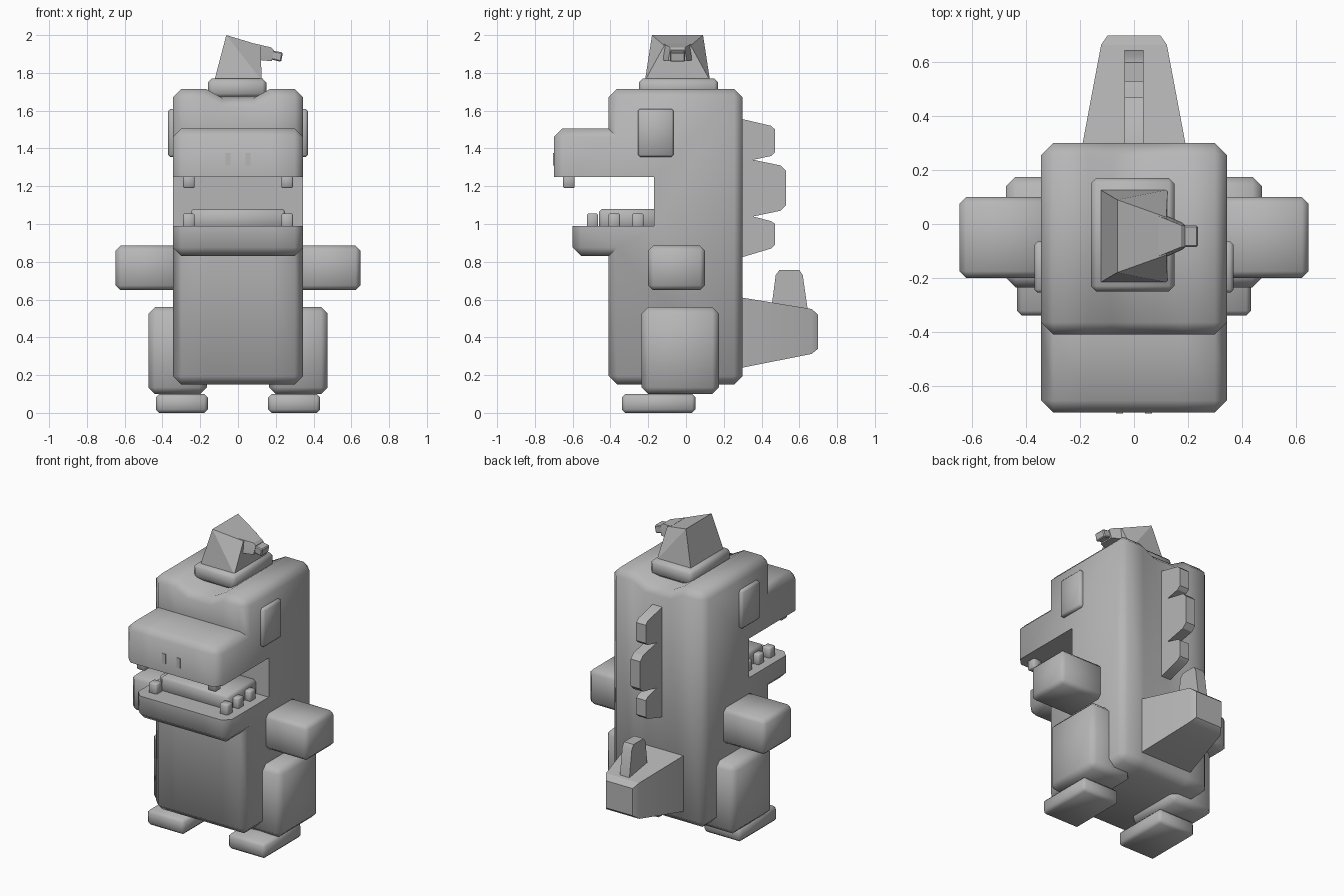
import bpy, bmesh, math

if "Cube" in bpy.data.objects:
    bpy.data.objects.remove(bpy.data.objects["Cube"])

grey = bpy.data.materials.new("plain grey")
grey.diffuse_color = (0.47, 0.47, 0.47, 1)
grey.use_nodes = True
grey.node_tree.nodes["Principled BSDF"].inputs["Base Color"].default_value = grey.diffuse_color


def finish(bm, name, angle=50):
    bmesh.ops.recalc_face_normals(bm, faces=bm.faces[:])
    me = bpy.data.meshes.new(name)
    bm.to_mesh(me)
    bm.free()
    me.materials.append(grey)
    ob = bpy.data.objects.new(name, me)
    bpy.context.collection.objects.link(ob)
    bpy.ops.object.select_all(action='DESELECT')
    ob.select_set(True)
    bpy.context.view_layer.objects.active = ob
    bpy.ops.object.shade_smooth_by_angle(angle=math.radians(angle))
    return ob


def box(name, x, y, z, bevel=0.0):
    """Chamfered box from (min, max) ranges."""
    bm = bmesh.new()
    bmesh.ops.create_cube(bm, size=1)
    for v in bm.verts:
        v.co = [(r[0] + r[1]) / 2 + c * (r[1] - r[0]) for c, r in zip(v.co, (x, y, z))]
    if bevel:
        bmesh.ops.bevel(bm, geom=bm.edges[:], offset=bevel, segments=1, affect='EDGES')
    return finish(bm, name)


def pair(name, x, y, z, bevel=0.0):
    box(name + "_right", x, y, z, bevel)
    box(name + "_left", (-x[1], -x[0]), y, z, bevel)


def hull(name, points, bevel=0.0):
    bm = bmesh.new()
    for p in points:
        bm.verts.new(p)
    bmesh.ops.convex_hull(bm, input=bm.verts[:])
    bmesh.ops.dissolve_limit(bm, angle_limit=0.02, verts=bm.verts[:], edges=bm.edges[:])
    if bevel:
        bmesh.ops.bevel(bm, geom=bm.edges[:], offset=bevel, segments=1, affect='EDGES')
    return finish(bm, name, 30)


def prism(name, profile, half):
    """Side profile (y, z) extruded across x."""
    bm = bmesh.new()
    a = [bm.verts.new((-half, y, z)) for y, z in profile]
    b = [bm.verts.new((half, y, z)) for y, z in profile]
    n = len(profile)
    bm.faces.new(a)
    bm.faces.new(b)
    for i in range(n):
        j = (i + 1) % n
        bm.faces.new((a[i], a[j], b[j], b[i]))
    return finish(bm, name, 30)


# Body with snout, open mouth and jaw: (y, z, chamfer the edge across x, chamfer the side edge that follows)
profile = [
    (-0.41, 0.15, 1, 1), (0.30, 0.15, 1, 1), (0.30, 1.715, 1, 1), (-0.41, 1.715, 1, 1),
    (-0.41, 1.505, 0, 1), (-0.70, 1.505, 1, 1), (-0.70, 1.25, 0, 0), (-0.17, 1.25, 0, 0),
    (-0.17, 0.99, 0, 0), (-0.60, 0.99, 0, 1), (-0.60, 0.83, 1, 1), (-0.41, 0.83, 0, 1)]
stations = [-0.345, -0.17, -0.08, 0.08, 0.17, 0.345]
bm = bmesh.new()
rows = []
for x in stations:
    row = []
    for y, z, _, _ in profile:
        if z > 1.7 and abs(x) < 0.1:
            z -= 0.05                     # shallow valley under the turret
        row.append(bm.verts.new((x, y, z)))
    rows.append(row)
n = len(profile)
for r, s in zip(rows, rows[1:]):
    for i in range(n):
        j = (i + 1) % n
        bm.faces.new((r[i], r[j], s[j], s[i]))
bm.faces.new(rows[0])
bm.faces.new(rows[-1])
edges = []
for i, (_, _, across, side) in enumerate(profile):
    if across:
        edges += [bm.edges.get((r[i], s[i])) for r, s in zip(rows, rows[1:])]
    if side:
        edges += [bm.edges.get((r[i], r[(i + 1) % n])) for r in (rows[0], rows[-1])]
bmesh.ops.recalc_face_normals(bm, faces=bm.faces[:])
bmesh.ops.bevel(bm, geom=edges, offset=0.045, segments=1, affect='EDGES')
finish(bm, "body")

# Mouth contents
box("tongue", (-0.25, 0.25), (-0.46, -0.15), (0.97, 1.08), 0.015)
pair("upper_tooth", (0.23, 0.29), (-0.65, -0.59), (1.19, 1.27), 0.006)
for k, y in enumerate((-0.525, -0.41, -0.285)):
    pair(f"lower_tooth_{k}", (0.23, 0.29), (y, y + 0.06), (0.97, 1.055), 0.006)

# Face details
pair("nostril", (0.04, 0.067), (-0.703, -0.695), (1.31, 1.375))
pair("eye", (0.32, 0.37), (-0.255, -0.065), (1.355, 1.61), 0.012)

# Limbs
pair("arm", (0.30, 0.648), (-0.20, 0.10), (0.65, 0.885), 0.025)
pair("leg", (0.165, 0.475), (-0.235, 0.175), (0.10, 0.56), 0.035)
pair("foot", (0.16, 0.435), (-0.34, 0.05), (0.0, 0.10), 0.018)

# Tail and its fin
tail = []
for y, w, lo, hi in ((0.25, 0.20, 0.23, 0.618), (0.665, 0.122, 0.312, 0.55), (0.70, 0.098, 0.34, 0.52)):
    tail += [(s * w, y, z) for s in (-1, 1) for z in (lo, hi)]
hull("tail", tail)
prism("tail_fin", [(0.45, 0.54), (0.475, 0.73), (0.495, 0.757), (0.60, 0.757),
                   (0.618, 0.73), (0.648, 0.52)], 0.035)

# Back plates
prism("back_plates", [
    (0.27, 1.56), (0.30, 1.555), (0.45, 1.52), (0.472, 1.50), (0.472, 1.38), (0.45, 1.36),
    (0.355, 1.34), (0.50, 1.31), (0.53, 1.28), (0.53, 1.10), (0.50, 1.07),
    (0.355, 1.04), (0.45, 1.015), (0.472, 1.0), (0.472, 0.89), (0.45, 0.87),
    (0.30, 0.825), (0.27, 0.82)], 0.035)

# Turret on top, pointing to the right
box("turret_base", (-0.16, 0.15), (-0.25, 0.17), (1.67, 1.77), 0.02)


def span(x, z, mid, half):
    return [(x, mid - half, z), (x, mid + half, z)]


hull("turret_head", span(-0.125, 1.76, -0.045, 0.172) + span(0.125, 1.76, -0.045, 0.172)
     + span(-0.062, 2.0, -0.045, 0.135) + span(0.12, 1.945, -0.045, 0.07)
     + span(0.122, 1.865, -0.045, 0.11))
hull("turret_neck", span(0.09, 1.955, -0.045, 0.075) + span(0.09, 1.87, -0.045, 0.09)
     + span(0.175, 1.935, -0.045, 0.04) + span(0.19, 1.92, -0.045, 0.04)
     + span(0.18, 1.862, -0.045, 0.05))
hull("turret_nozzle", span(0.17, 1.92, -0.045, 0.04) + span(0.16, 1.875, -0.045, 0.04)
     + span(0.238, 1.908, -0.045, 0.04) + span(0.228, 1.858, -0.045, 0.04), 0.006)
